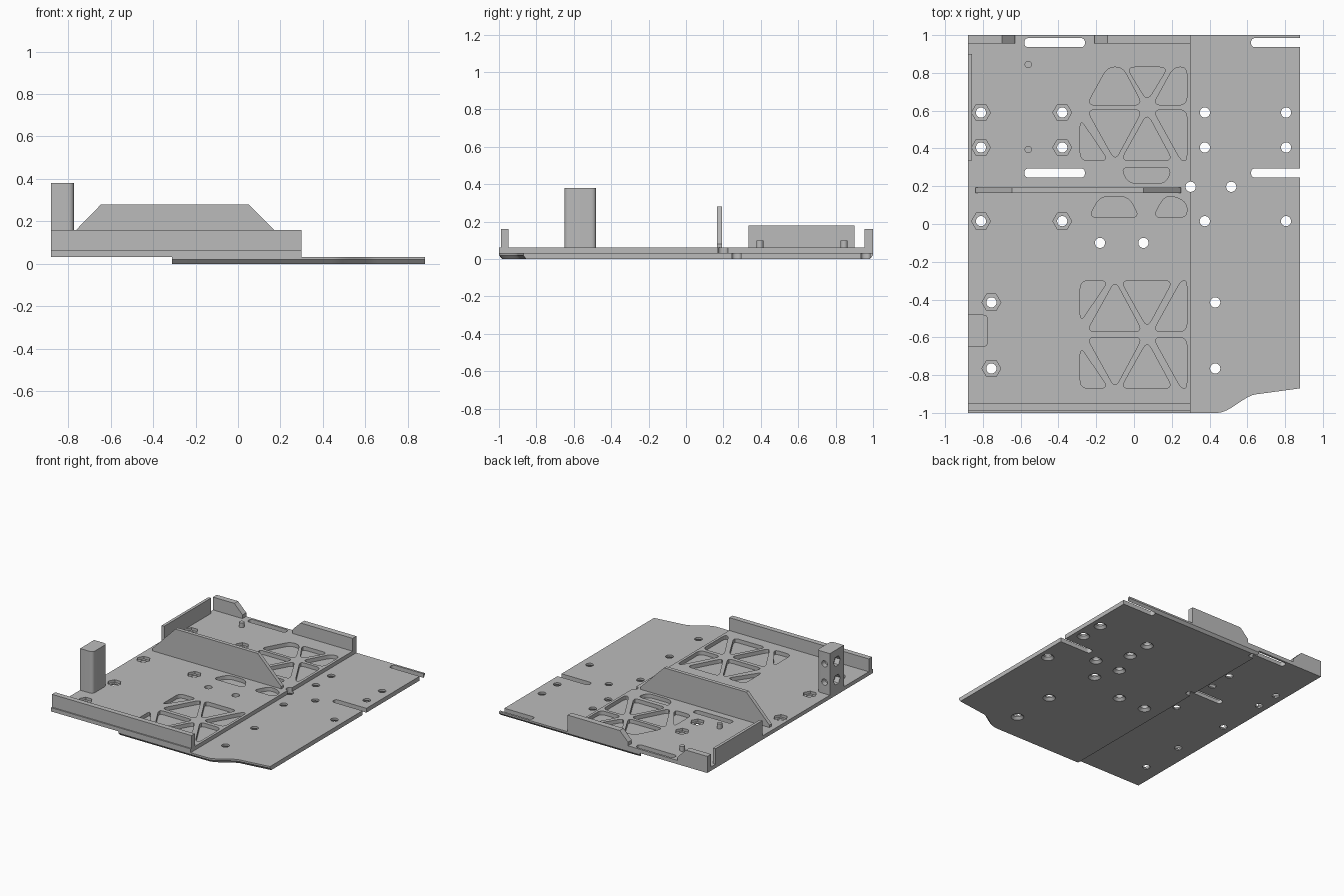
import bpy, bmesh, math
from mathutils import Matrix, Vector

if "Cube" in bpy.data.objects:
    bpy.data.objects.remove(bpy.data.objects["Cube"])

grey = bpy.data.materials.new("plain_grey")
grey.use_nodes = True
colour = (0.5, 0.5, 0.5, 1)
grey.diffuse_color = colour
grey.node_tree.nodes["Principled BSDF"].inputs["Base Color"].default_value = colour

LOW_TOP, TOP = 0.033, 0.062      # upper surfaces of the two plates
parts = []


def rounded(points, t, only=None, steps=6):
    """Round the corners of an outline, cutting back t along each edge."""
    out = []
    pts = [Vector(p) for p in points]
    for i, p in enumerate(pts):
        if only is not None and i not in only:
            out.append(p)
            continue
        ends = []
        for q in (pts[i - 1], pts[(i + 1) % len(pts)]):
            d = q - p
            ends.append(p + d.normalized() * min(t, d.length * 0.45))
        for s in range(steps + 1):
            u = s / steps
            out.append(ends[0] * (1 - u) ** 2 + p * 2 * u * (1 - u) + ends[1] * u * u)
    return out


def rect(x0, x1, y0, y1):
    return [(x0, y0), (x1, y0), (x1, y1), (x0, y1)]


def ring(x, y, r, n=24):
    return [(x + r * math.cos(math.tau * i / n), y + r * math.sin(math.tau * i / n)) for i in range(n)]


def loft(bm, layers, matrix=Matrix()):
    """Join stacked outlines, each given as (points, height), into a closed solid."""
    loops = [[bm.verts.new(matrix @ Vector((p[0], p[1], z))) for p in pts] for pts, z in layers]
    bm.faces.new(loops[0])
    bm.faces.new(loops[-1])
    for a, b in zip(loops, loops[1:]):
        for i in range(len(a)):
            j = (i + 1) % len(a)
            bm.faces.new((a[i], a[j], b[j], b[i]))


def build(name, solids, matrix=Matrix()):
    bm = bmesh.new()
    for layers in solids:
        loft(bm, layers, matrix)
    bmesh.ops.recalc_face_normals(bm, faces=bm.faces)
    mesh = bpy.data.meshes.new(name)
    bm.to_mesh(mesh)
    bm.free()
    mesh.materials.append(grey)
    obj = bpy.data.objects.new(name, mesh)
    bpy.context.scene.collection.objects.link(obj)
    return obj


def part(name, layers, matrix=Matrix()):
    obj = build(name, [layers], matrix)
    parts.append(obj)
    return obj


def cut(obj, solids, matrix=Matrix()):
    cutter = build("cutter", solids, matrix)
    cutter.hide_render = True
    mod = obj.modifiers.new("cut", "BOOLEAN")
    mod.operation, mod.solver, mod.object = "DIFFERENCE", "EXACT", cutter
    graph = bpy.context.evaluated_depsgraph_get()
    mesh = bpy.data.meshes.new_from_object(obj.evaluated_get(graph))
    obj.modifiers.clear()
    obj.data = mesh
    bpy.data.objects.remove(cutter)


def through(pts):
    return [(pts, -0.1), (pts, 0.2)]


# Matrices that stand an outline up: (x, z) extruded along y, (y, z) extruded along x
ALONG_Y = Matrix(((1, 0, 0, 0), (0, 0, 1, 0), (0, 1, 0, 0), (0, 0, 0, 1)))
ALONG_X = Matrix(((0, 0, 1, 0), (1, 0, 0, 0), (0, 1, 0, 0), (0, 0, 0, 1)))

# Lower plate: wavy front corner and a chamfered underside
wave = []
for i in range(13):
    u = i / 12
    wave.append((0.44 + 0.22 * u, -1 + 0.1 * u * u * (3 - 2 * u)))
outline = [(-0.31, -1)] + wave + [(0.88, -0.87), (0.88, 1), (-0.31, 1)]
inner = [(x, y * 0.982) for x, y in outline]
lower = part("lower_plate", [(inner, 0), (outline, 0.02), (outline, LOW_TOP)])

# Upper plate
base = rect(-0.88, 0.30, -1, 1)
upper = part("upper_plate", [(base, LOW_TOP), (base, TOP)])

# Lightening pockets, one repeated row of triangles plus a few singles
row = [
    [(-0.285, 0), (-0.285, 0.22), (-0.135, 0)],
    [(-0.25, 0.27), (0.045, 0.27), (-0.1, 0)],
    [(-0.07, 0), (0.205, 0), (0.07, 0.25)],
    [(0.28, 0.27), (0.1, 0.27), (0.25, 0), (0.28, 0)],
]
pockets = []
for start, flip in ((0.335, 1), (-0.87, 1), (-0.3, -1)):
    for shape in row:
        pockets.append([(x, start + flip * y) for x, y in shape])
pockets += [
    [(-0.25, 0.63), (0.045, 0.63), (-0.06, 0.83), (-0.14, 0.83)],
    [(-0.04, 0.83), (0.18, 0.83), (0.07, 0.65)],
    [(0.1, 0.63), (0.28, 0.63), (0.28, 0.83), (0.21, 0.83)],
    [(-0.07, 0.3), (0.2, 0.3), (0.17, 0.215), (-0.03, 0.215)],
    [(-0.24, 0.035), (0.03, 0.035), (-0.03, 0.145), (-0.18, 0.145)],
    [(0.1, 0.035), (0.28, 0.035), (0.28, 0.11), (0.22, 0.145), (0.16, 0.145)],
]
cut(upper, [through(rounded(p, 0.045)) for p in pockets])

# Hexagonal nut recesses with bolt holes in the upper plate
nuts = [(x, y) for x in (-0.81, -0.38) for y in (0.59, 0.405, 0.015)]
nuts += [(-0.755, -0.415), (-0.755, -0.765)]
cut(upper, [[(ring(x, y, 0.05, 6), 0.042), (ring(x, y, 0.05, 6), 0.2)] for x, y in nuts])

# Slots and shared holes through both plates
slots = [rounded(rect(a, b, y - 0.024, y + 0.024), 0.024)
         for a, b in ((-0.58, -0.26), (0.62, 1)) for y in (0.96, 0.27)]
shared = [(0.3, 0.197), (-0.18, -0.1), (0.05, -0.1)]
cut(upper, [through(s) for s in slots] + [through(ring(x, y, 0.027)) for x, y in nuts + shared])

# Countersunk holes in the lower plate
bolts = [(x, y) for x in (0.375, 0.805) for y in (0.59, 0.405, 0.015)]
bolts += shared + [(0.515, 0.197), (0.43, -0.415), (0.43, -0.765)]
cut(lower, [through(s) for s in slots]
    + [[(ring(x, y, 0.047), -0.002), (ring(x, y, 0.027), 0.018), (ring(x, y, 0.027), 0.2)] for x, y in bolts])

# Upright walls along the front, back and side
lip = rect(-0.88, 0.30, TOP - 0.005, 0.16)
part("front_wall", [(lip, -0.99), (lip, -0.95)], ALONG_Y)
left_back = [(-0.88, TOP), (-0.63, TOP), (-0.63, 0.09), (-0.70, 0.16), (-0.88, 0.16)]
part("back_wall_right", [(left_back, 0.955), (left_back, 1)], ALONG_Y)
right_back = [(-0.21, TOP), (0.30, TOP), (0.30, 0.16), (-0.14, 0.16), (-0.21, 0.09)]
part("back_wall_left", [(right_back, 0.955), (right_back, 1)], ALONG_Y)
side = rect(0.335, 0.9, TOP, 0.18)
part("side_wall", [(side, -0.88), (side, -0.858)], ALONG_X)

# Tapered fin across the middle
fin = [(-0.84, TOP), (0.25, TOP), (0.25, 0.08), (0.05, 0.28), (-0.645, 0.28), (-0.84, 0.08)]
part("middle_fin", [(fin, 0.165), (fin, 0.193)], ALONG_Y)

# Tower with rounded inner edges and screw holes on two faces
block = rounded(rect(-0.88, -0.772, -0.65, -0.48), 0.03, only=(1, 2))
tower = part("tower", [(block, TOP), (block, 0.38)])
for z in (0.29, 0.15):
    hole = ring(-0.835, z, 0.024)
    cut(tower, [[(hole, -0.52), (hole, -0.4)]], ALONG_Y)
    hole = ring(-0.565, z, 0.04, 6)
    cut(tower, [[(hole, -1), (hole, -0.84)]], ALONG_X)

# Locating pins
for label, y in (("front", 0.395), ("back", 0.845)):
    pin = ring(-0.56, y, 0.019)
    part(label + "_pin", [(pin, TOP), (pin, 0.098)])

bpy.ops.object.select_all(action="DESELECT")
for obj in parts:
    obj.select_set(True)
bpy.context.view_layer.objects.active = parts[0]
bpy.ops.object.shade_smooth_by_angle(angle=math.radians(30))
